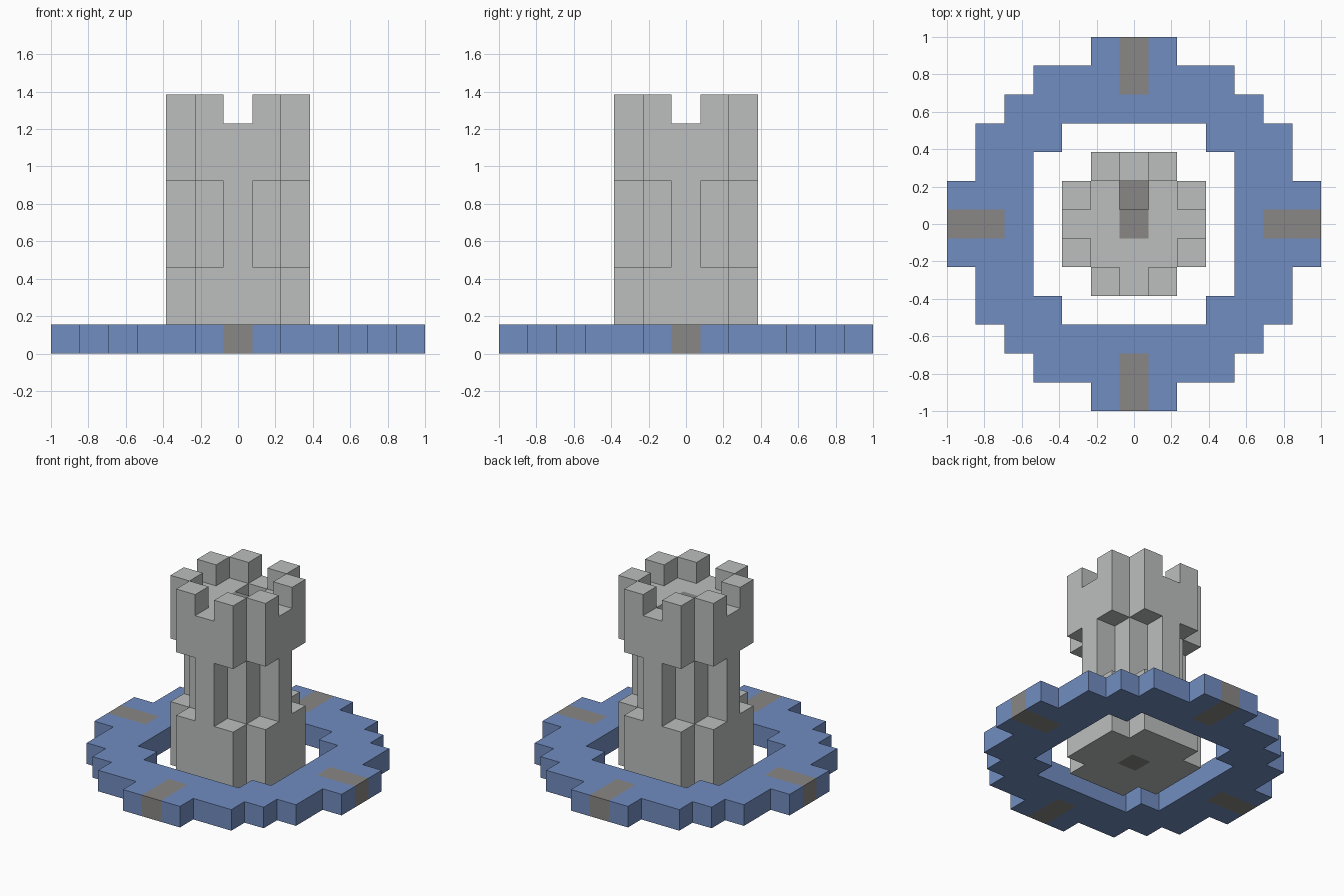
import bpy
import bmesh
from mathutils import Vector

if "Cube" in bpy.data.objects:
    bpy.data.objects.remove(bpy.data.objects["Cube"], do_unlink=True)

U = 2 / 13  # edge length of one block


def material(name, rgb):
    mat = bpy.data.materials.new(name)
    mat.use_nodes = True
    mat.diffuse_color = (*rgb, 1)
    mat.node_tree.nodes["Principled BSDF"].inputs["Base Color"].default_value = (*rgb, 1)
    return mat


BLUE, STONE, DARK = range(3)
MATERIALS = [
    material("water_blue", (0.165, 0.266, 0.533)),
    material("light_stone", (0.497, 0.521, 0.515)),
    material("dark_stone", (0.25, 0.243, 0.235)),
]

AXES = [Vector((1, 0, 0)), Vector((0, 1, 0)), Vector((0, 0, 1))]


def build_blocks(name, blocks):
    """Make one closed mesh from {(i, j, k): material}, keeping only outer faces."""
    bm = bmesh.new()
    for cell, mat in blocks.items():
        centre = Vector(cell) + Vector((0, 0, 0.5))
        for a in range(3):
            for side in (1, -1):
                normal = AXES[a] * side
                neighbour = tuple(int(c + n) for c, n in zip(cell, normal))
                if neighbour in blocks:
                    continue
                u, v = AXES[(a + 1) % 3] / 2, AXES[(a + 2) % 3] / 2 * side
                mid = centre + normal / 2
                corners = (mid - u - v, mid + u - v, mid + u + v, mid - u + v)
                face = bm.faces.new([bm.verts.new(p * U) for p in corners])
                face.material_index = mat
    bmesh.ops.remove_doubles(bm, verts=bm.verts, dist=U / 100)
    mesh = bpy.data.meshes.new(name)
    bm.to_mesh(mesh)
    bm.free()
    for mat in MATERIALS:
        mesh.materials.append(mat)
    obj = bpy.data.objects.new(name, mesh)
    bpy.context.collection.objects.link(obj)
    return obj


# Stepped ring with four dark crossing stones
REACH = [6, 6, 5, 5, 4, 3, 1]  # half width of each row, from the middle outwards
ring = {}
for i in range(-6, 7):
    for j in range(-6, 7):
        x, y = abs(i), abs(j)
        in_hole = max(x, y) <= 3 and x + y < 6
        if x <= REACH[y] and not in_hole:
            crossing = min(x, y) == 0 and max(x, y) >= 5
            ring[i, j, 0] = DARK if crossing else BLUE
build_blocks("ring", ring)


# Tower: wide foot, ribbed shaft, wide head and notched battlements
def in_tower(x, y, k):
    outer = max(x, y) == 2
    if x + y == 4:
        return False
    if 3 <= k < 6:
        return not outer or min(x, y) == 0
    if k == 8:
        return outer and min(x, y) == 1
    return True


tower = {}
for i in range(-2, 3):
    for j in range(-2, 3):
        for k in range(9):
            if in_tower(abs(i), abs(j), k):
                # Dark central pillar
                tower[i, j, k] = DARK if i == j == 0 else STONE

# Stair opening in the roof, with a dark step below
del tower[0, 1, 7]
tower[0, 1, 6] = DARK
build_blocks("tower", tower)
